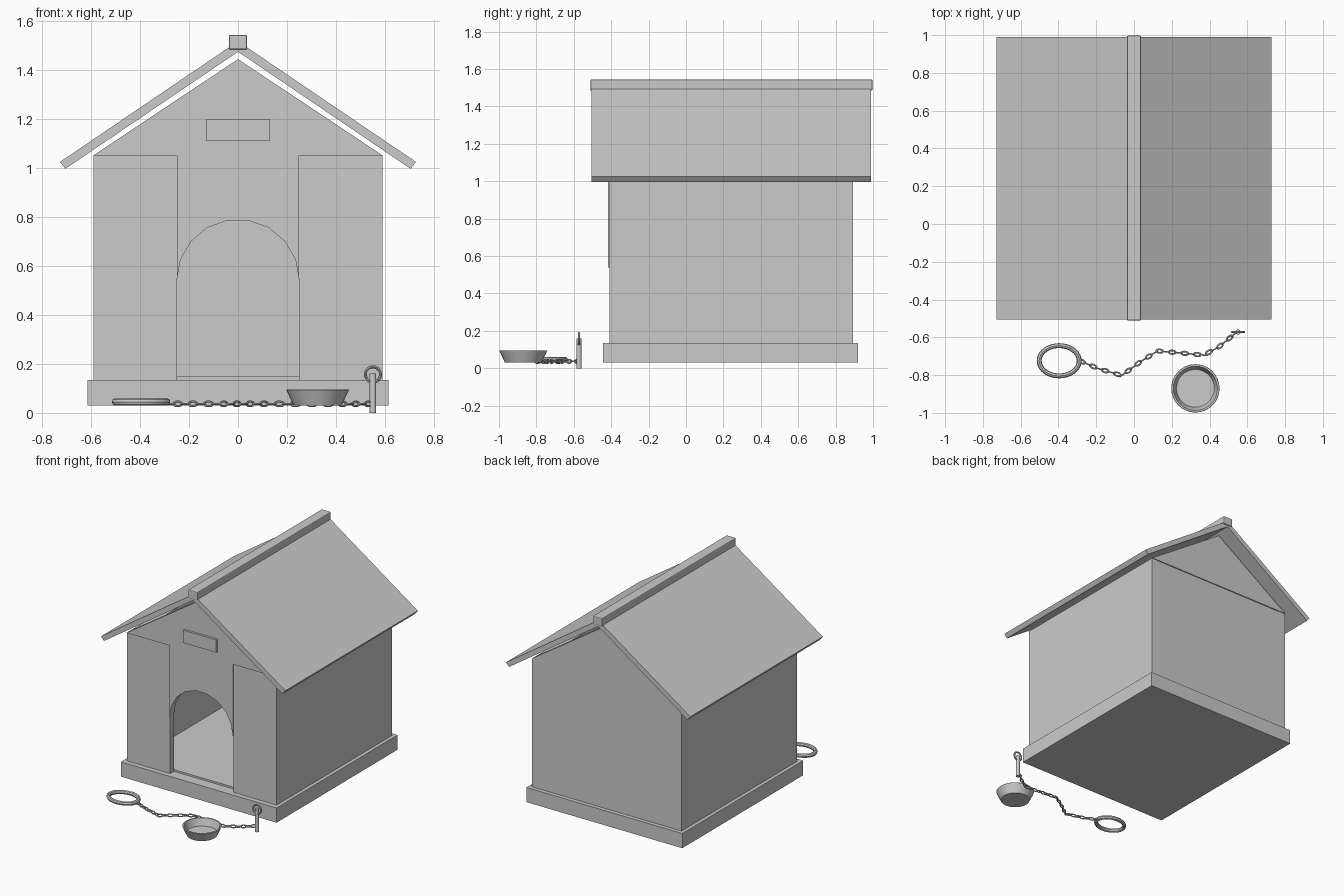
import bpy, bmesh, math
from mathutils import Vector, Matrix

if "Cube" in bpy.data.objects:
    bpy.data.objects.remove(bpy.data.objects["Cube"])


def finish(name, bm, smooth=False):
    bmesh.ops.recalc_face_normals(bm, faces=bm.faces)
    me = bpy.data.meshes.new(name)
    bm.to_mesh(me)
    bm.free()
    ob = bpy.data.objects.new(name, me)
    bpy.context.collection.objects.link(ob)
    if smooth:
        bpy.ops.object.select_all(action='DESELECT')
        ob.select_set(True)
        bpy.context.view_layer.objects.active = ob
        bpy.ops.object.shade_smooth_by_angle(angle=math.radians(35))
    return ob


def prism(name, profile, y0, y1):
    """Extrude an xz outline from y0 to y1."""
    bm = bmesh.new()
    face = bm.faces.new([bm.verts.new((x, y0, z)) for x, z in profile])
    ext = bmesh.ops.extrude_face_region(bm, geom=[face])
    moved = [g for g in ext['geom'] if isinstance(g, bmesh.types.BMVert)]
    bmesh.ops.translate(bm, verts=moved, vec=(0, y1 - y0, 0))
    return finish(name, bm)


def box(name, x0, x1, y0, y1, z0, z1):
    return prism(name, [(x0, z0), (x1, z0), (x1, z1), (x0, z1)], y0, y1)


def bridge_rings(bm, rings, closed):
    n = len(rings[0])
    for i in range(len(rings) if closed else len(rings) - 1):
        a, b = rings[i], rings[(i + 1) % len(rings)]
        for j in range(n):
            bm.faces.new((a[j], a[(j + 1) % n], b[(j + 1) % n], b[j]))


def add_loop(bm, rx, ry, w, h, matrix, seg=32, sides=8):
    """Closed elliptical tube; w and h are the tube half-sizes."""
    rings = []
    for i in range(seg):
        t = math.tau * i / seg
        nrm = Vector((math.cos(t) * ry, math.sin(t) * rx, 0)).normalized()
        c = Vector((rx * math.cos(t), ry * math.sin(t), 0))
        rings.append([bm.verts.new(matrix @ (c + nrm * w * math.cos(a) + Vector((0, 0, h * math.sin(a)))))
                      for a in (math.tau * k / sides for k in range(sides))])
    bridge_rings(bm, rings, True)


def lathe(name, profile, x, y, seg=32):
    """Revolve (radius, z) points and cap both ends."""
    bm = bmesh.new()
    rings = [[bm.verts.new((x + r * math.cos(math.tau * k / seg), y + r * math.sin(math.tau * k / seg), z))
              for k in range(seg)] for r, z in profile]
    bridge_rings(bm, rings, False)
    bm.faces.new(rings[0])
    bm.faces.new(rings[-1])
    return finish(name, bm, True)


# Base and inner floor
box("base", -0.615, 0.615, -0.443, 0.92, 0.03, 0.135)
box("inner_floor", -0.54, 0.54, -0.365, 0.845, 0.13, 0.148)

# Side, back and front flank walls
for side, s in (("left", -1), ("right", 1)):
    box(side + "_wall", s * 0.54, s * 0.59, -0.408, 0.893, 0.135, 1.052)
    box(side + "_front_panel", s * 0.25, s * 0.585, -0.407, -0.365, 0.135, 1.051)
box("back_wall", -0.585, 0.585, 0.845, 0.892, 0.135, 1.051)

# Front panel with arched doorway and gable, sitting slightly proud
arch = [(-0.25 * math.cos(math.pi * k / 9), 0.54 + 0.25 * math.sin(math.pi * k / 9)) for k in range(10)]
prism("front_gable", arch + [(0.25, 1.052), (0.59, 1.052), (0, 1.445), (-0.59, 1.052), (-0.25, 1.052)],
      -0.416, -0.366)
prism("back_gable", [(-0.59, 1.052), (0.59, 1.052), (0, 1.445)], 0.847, 0.898)
box("name_plate", -0.13, 0.13, -0.432, -0.41, 1.11, 1.2)

# Roof slabs and ridge beam
for side, s in (("left", -1), ("right", 1)):
    prism(side + "_roof", [(s * 0.705, 0.997), (s * 0.727, 1.025), (0, 1.518), (0, 1.475)], -0.505, 0.99)
ridge = box("ridge_beam", -0.037, 0.037, -0.511, 0.997, 1.484, 1.544)
bev = ridge.modifiers.new("bevel", 'BEVEL')
bev.width = 0.006
bev.segments = 2

# Food bowl
lathe("bowl", [(0.098, 0.03), (0.128, 0.094), (0.126, 0.096), (0.117, 0.096), (0.1, 0.045)], 0.325, -0.87)

# Stake with its top ring
lathe("stake", [(0.0135, 0), (0.0135, 0.16)], 0.551, -0.572, 16)
bm = bmesh.new()
add_loop(bm, 0.031, 0.031, 0.006, 0.006,
         Matrix.Translation((0.551, -0.572, 0.157)) @ Matrix.Rotation(math.pi / 2, 4, 'X'), 24)
finish("stake_ring", bm, True)

# Collar
bm = bmesh.new()
add_loop(bm, 0.106, 0.08, 0.013, 0.015, Matrix.Translation((-0.396, -0.724, 0.045)), 40)
finish("collar", bm, True)

# Chain: alternating links spaced along a path from collar to stake
path = [Vector((x, y, 0.037)) for x, y in
        ((-0.292, -0.722), (-0.19, -0.765), (-0.065, -0.802), (0.04, -0.725), (0.125, -0.672),
         (0.24, -0.682), (0.37, -0.694), (0.45, -0.65), (0.545, -0.572))]
spans = [(b - a).length for a, b in zip(path, path[1:])]
count = 28
bm = bmesh.new()
for i in range(count):
    d = sum(spans) * (i + 0.5) / count
    k = 0
    while d > spans[k]:
        d -= spans[k]
        k += 1
    step = (path[k + 1] - path[k]).normalized()
    m = (Matrix.Translation(path[k] + step * d)
         @ Matrix.Rotation(math.atan2(step.y, step.x), 4, 'Z')
         @ Matrix.Rotation(math.pi / 2 * (i % 2), 4, 'X'))
    add_loop(bm, 0.019, 0.0095, 0.0045, 0.0045, m, 14, 6)
finish("chain", bm, True)
